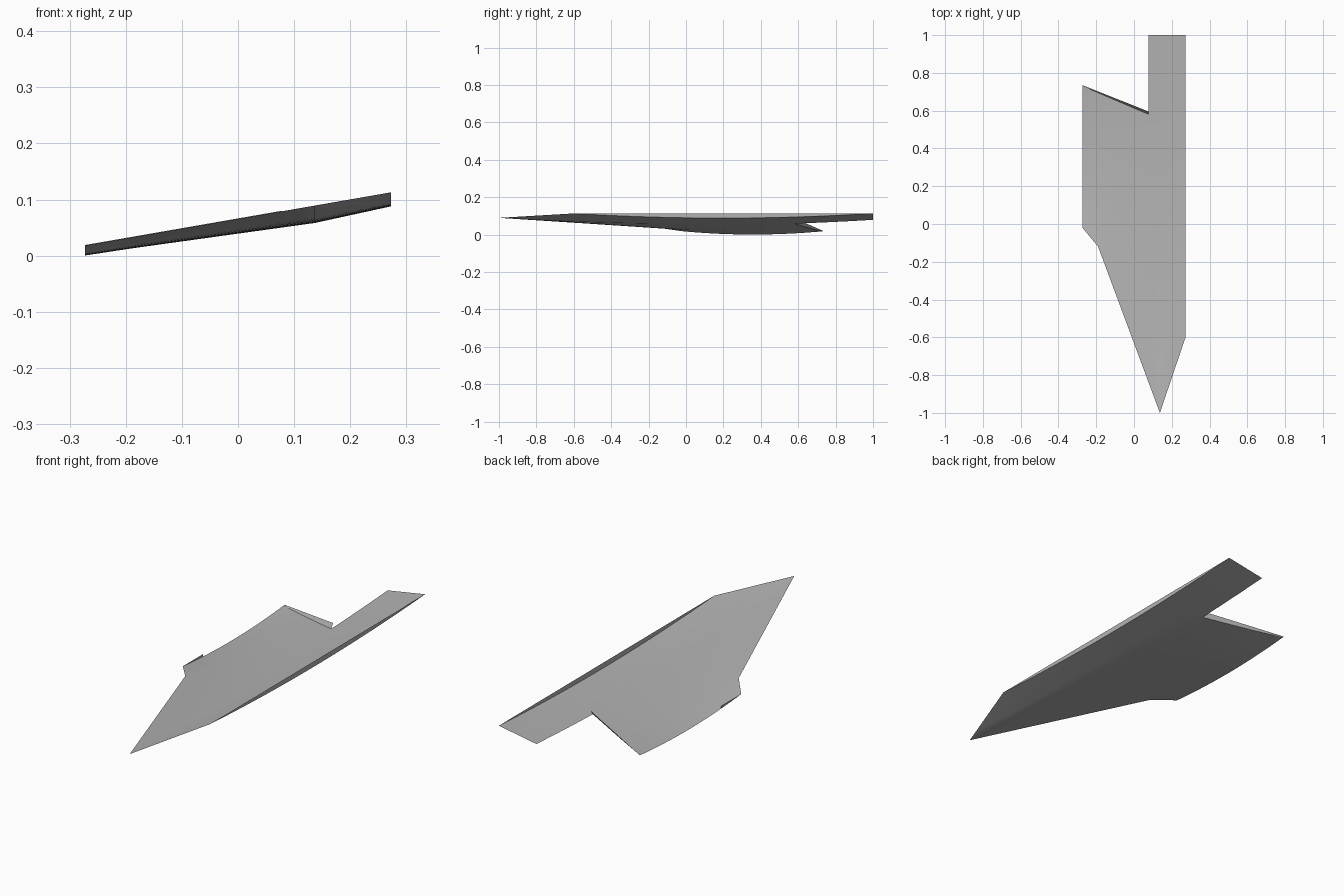
import bpy, bmesh

if "Cube" in bpy.data.objects:
    bpy.data.objects.remove(bpy.data.objects["Cube"])

N = 28
mat = bpy.data.materials.new("plain_grey")
mat.diffuse_color = (0.45, 0.45, 0.45, 1)
mat.use_nodes = True
mat.node_tree.nodes["Principled BSDF"].inputs["Base Color"].default_value = mat.diffuse_color


def lerp(table, x):
    for (xa, a), (xb, b) in zip(table, table[1:]):
        if x <= xb:
            return a + (b - a) * (x - xa) / (xb - xa)
    return table[-1][1]


# Outline and depth of the dished panel, as values across x
FRONT = [(-0.273, -0.02), (-0.19, -0.12), (0.137, -1.0), (0.273, -0.6)]
CHORD_END = [(-0.273, 0.735), (0.078, 1.0), (0.273, 1.0)]
NOTCH = [(-0.273, 0.73), (0.078, 0.58)]
DEPTH = [(-0.273, 0.0177), (-0.19, 0.0195), (0.137, 0.031), (0.273, 0.025)]


def plane(x):
    return 0.0655 + 0.174 * x


def sheet(x, y):
    a, b = lerp(FRONT, x), lerp(CHORD_END, x)
    t = min(max((y - a) / (b - a), 0), 1)
    return plane(x) - lerp(DEPTH, x) * 4 * t * (1 - t)


def grid_object(name, grids):
    bm = bmesh.new()
    for rows in grids:
        vs = [[bm.verts.new(p) for p in row] for row in rows]
        for r0, r1 in zip(vs, vs[1:]):
            for i in range(len(r0) - 1):
                bm.faces.new((r0[i], r1[i], r1[i + 1], r0[i + 1]))
    bmesh.ops.remove_doubles(bm, verts=bm.verts, dist=0.0001)
    me = bpy.data.meshes.new(name)
    bm.to_mesh(me)
    bm.free()
    me.materials.append(mat)
    ob = bpy.data.objects.new(name, me)
    bpy.context.collection.objects.link(ob)
    for p in me.polygons:
        p.use_smooth = True
    return ob


def column(x, a, b):
    return [(x, a + (b - a) * i / N, sheet(x, a + (b - a) * i / N)) for i in range(N + 1)]


def steps(a, b, n):
    return [a + (b - a) * i / n for i in range(n + 1)]


# Main panel: wide part in front of the notch, then the long strip beside it
wide_x = steps(-0.273, -0.19, 3) + steps(-0.19, 0.078, 8)[1:]
strip_x = [0.078, 0.108, 0.137] + steps(0.137, 0.273, 5)[1:]
split = 0.58
wide = [column(x, lerp(FRONT, x), lerp(NOTCH, x)) for x in wide_x]
strip_front = [column(x, lerp(FRONT, x), split) for x in strip_x]
strip_rear = [column(x, split, 1.0) for x in strip_x]
grid_object("dished_panel", [wide, strip_front, strip_rear])

# Straight-topped rim along the right edge
ys = steps(-0.6, 1.0, 36)
grid_object("right_rim", [[[(0.273, y, sheet(0.273, y)) for y in ys],
                           [(0.273, y, plane(0.273)) for y in ys]]])

# Slightly leaning rim along the notch
xs = steps(-0.273, 0.078, 12)
grid_object("notch_rim", [[
    [(x, lerp(NOTCH, x), plane(x)
      if i == 0 else sheet(x, lerp(NOTCH, x))) for i, x in enumerate(xs)],
    [(x, lerp(NOTCH, x) + 0.005 + 0.01 * i / 12, plane(x) + 0.001) for i, x in enumerate(xs)]]])

# Short rim at the front of the left edge
ys = steps(-0.02, 0.13, 8)
grid_object("left_rim", [[[(-0.273, y, sheet(-0.273, y)) for y in ys],
                          [(-0.273, y, plane(-0.273)) for y in ys]]])
